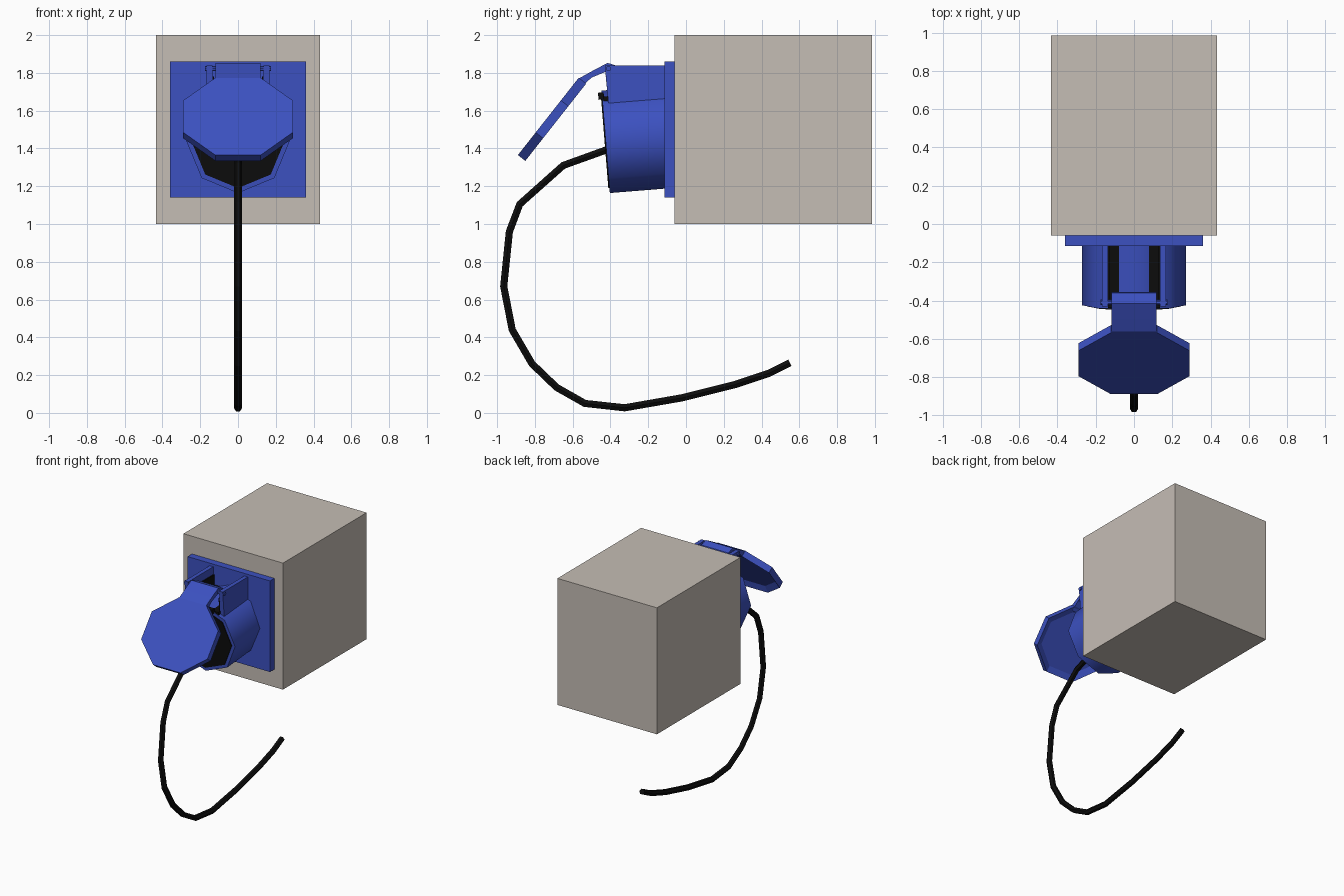
import bpy, bmesh
from math import sin, cos, pi, radians
from mathutils import Matrix, Vector

cube = bpy.data.objects.get("Cube")
if cube:
    bpy.data.objects.remove(cube, do_unlink=True)


def material(name, rgb):
    m = bpy.data.materials.new(name)
    m.use_nodes = True
    m.diffuse_color = (*rgb, 1)
    m.node_tree.nodes["Principled BSDF"].inputs["Base Color"].default_value = (*rgb, 1)
    return m


blue = material("socket blue", (0.045, 0.082, 0.53))
black = material("rubber black", (0.004, 0.004, 0.004))
stone = material("wall beige", (0.56, 0.51, 0.46))


def finish(name, bm, mat, frame=Matrix(), smooth=False):
    bm.transform(frame)
    bmesh.ops.recalc_face_normals(bm, faces=bm.faces)
    mesh = bpy.data.meshes.new(name)
    bm.to_mesh(mesh)
    bm.free()
    mesh.materials.append(mat)
    ob = bpy.data.objects.new(name, mesh)
    bpy.context.collection.objects.link(ob)
    if smooth:
        bpy.ops.object.select_all(action="DESELECT")
        ob.select_set(True)
        bpy.context.view_layer.objects.active = ob
        bpy.ops.object.shade_smooth_by_angle(angle=radians(50))
    return ob


def box(name, low, high, mat, frame=Matrix()):
    low, high = Vector(low), Vector(high)
    bm = bmesh.new()
    bmesh.ops.create_cube(bm, size=1)
    bm.transform(Matrix.Translation((low + high) / 2) @ Matrix.Diagonal((*(high - low), 1)))
    return finish(name, bm, mat, frame)


def prism(name, points, depth, mat, frame=Matrix(), smooth=False, recess=None):
    """Extrude 3D outline points along a depth vector; optionally recess the far face."""
    bm = bmesh.new()
    face = bm.faces.new([bm.verts.new(p) for p in points])
    out = bmesh.ops.extrude_face_region(bm, geom=[face], use_keep_orig=True)["geom"]
    bmesh.ops.translate(bm, vec=depth, verts=[v for v in out if isinstance(v, bmesh.types.BMVert)])
    bmesh.ops.recalc_face_normals(bm, faces=bm.faces)
    if recess:
        far = [f for f in out if isinstance(f, bmesh.types.BMFace)]
        bmesh.ops.inset_region(bm, faces=far, thickness=recess[0])
        bmesh.ops.translate(bm, vec=Vector(depth) * -recess[1], verts=far[0].verts)
    return finish(name, bm, mat, frame, smooth)


def side_profile(name, points, x0, x1, mat):
    return prism(name, [(x0, y, z) for y, z in points], (x1 - x0, 0, 0), mat)


# Wall block and mounting plate
box("wall_block", (-0.435, -0.06, 1), (0.435, 0.985, 2), stone)
box("mounting_plate", (-0.36, -0.115, 1.14), (0.36, -0.06, 1.86), blue)

# Tilted eight-sided barrel holding the plug
tilt = Matrix.Translation((0, -0.425, 1.435)) @ Matrix.Rotation(radians(4.6), 4, "X")


def octagon(radius, y):
    return [(radius * sin(i * pi / 4), y, radius * cos(i * pi / 4)) for i in range(8)]


prism("socket_barrel", octagon(0.272, 0), (0, 0.35, 0), blue, tilt, smooth=True)
prism("plug_face", octagon(0.245, -0.006), (0, 0.02, 0), black, tilt)
box("plug_latch", (-0.1, -0.02, 0.225), (0.1, 0.01, 0.262), black, tilt)
box("hinge_floor", (-0.135, 0.005, 0.19), (0.135, 0.34, 0.24), black, tilt)

# Hinge housing: two cheeks with dark linings
cheek = [(-0.43, 1.84), (-0.10, 1.84), (-0.10, 1.655), (-0.41, 1.63)]
lining = [(-0.425, 1.78), (-0.11, 1.78), (-0.11, 1.66), (-0.41, 1.64)]
for side, s in (("left", 1), ("right", -1)):
    side_profile(side + "_hinge_cheek", cheek, s * 0.135, s * 0.167, blue)
    side_profile(side + "_cheek_lining", lining, s * 0.127, s * 0.136, black)

# Hinge pin and the arm carrying the lid
bm = bmesh.new()
bmesh.ops.create_cone(bm, cap_ends=True, segments=10, radius1=0.014, radius2=0.014, depth=0.35)
finish("hinge_pin", bm, blue,
       Matrix.Translation((0, -0.41, 1.822)) @ Matrix.Rotation(pi / 2, 4, "Y"))
arm = [(-0.355, 1.815), (-0.36, 1.835), (-0.415, 1.853), (-0.50, 1.808), (-0.572, 1.768),
       (-0.56, 1.72), (-0.50, 1.775), (-0.415, 1.81)]
side_profile("lid_arm", arm, -0.118, 0.118, blue)

# Open eight-sided lid with a recessed inner face
top, bottom = Vector((0, -0.568, 1.774)), Vector((0, -0.89, 1.365))
down = (bottom - top).normalized()
inward = Vector((1, 0, 0)).cross(down)
if inward.y < 0:
    inward = -inward
half = (bottom - top).length / 2
centre = (top + bottom) / 2
outline = []
for i in range(8):
    a = (i + 0.5) * pi / 4
    k = 1 / cos(pi / 8)
    outline.append(centre + Vector((0.29 * k * cos(a), 0, 0)) + down * half * k * sin(a))
prism("lid", outline, inward * 0.05, blue, recess=(0.05, 0.5))

# Hanging cable
path = [(-0.40, 1.40), (-0.65, 1.31), (-0.88, 1.105), (-0.935, 0.96), (-0.965, 0.67),
        (-0.92, 0.44), (-0.815, 0.26), (-0.685, 0.135), (-0.535, 0.05), (-0.325, 0.027),
        (-0.02, 0.08), (0.26, 0.15), (0.44, 0.21), (0.55, 0.265)]
curve = bpy.data.curves.new("cable", "CURVE")
curve.dimensions = "3D"
curve.bevel_depth = 0.022
curve.bevel_resolution = 1
curve.use_fill_caps = True
spline = curve.splines.new("POLY")
spline.use_smooth = False
spline.points.add(len(path) - 1)
for point, (y, z) in zip(spline.points, path):
    point.co = (0, y, z, 1)
curve.materials.append(black)
cable = bpy.data.objects.new("cable", curve)
bpy.context.collection.objects.link(cable)
bpy.ops.object.select_all(action="DESELECT")
cable.select_set(True)
bpy.context.view_layer.objects.active = cable
bpy.ops.object.convert(target="MESH")
